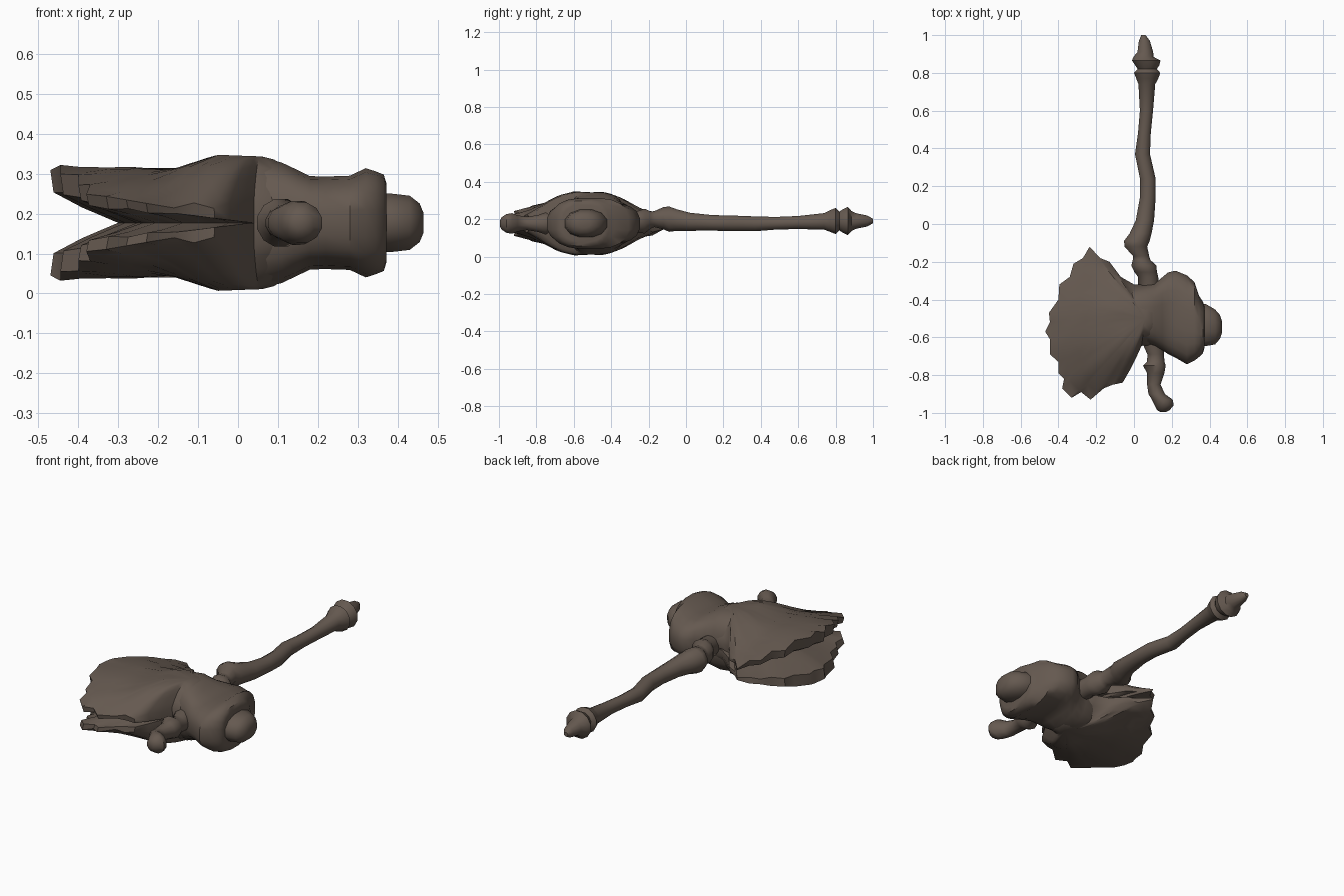
import bpy
import bmesh
import math
from mathutils import Vector

if "Cube" in bpy.data.objects:
    bpy.data.objects.remove(bpy.data.objects["Cube"], do_unlink=True)

MID = 0.177  # height of the symmetry plane

stone = bpy.data.materials.new("dark brown stone")
stone.use_nodes = True
stone.diffuse_color = (0.13, 0.1, 0.08, 1)
stone.node_tree.nodes["Principled BSDF"].inputs["Base Color"].default_value = stone.diffuse_color


def finish(name, bm, sharp_angle):
    """Turn a bmesh into a smooth-shaded object with sharp creases."""
    bmesh.ops.remove_doubles(bm, verts=bm.verts, dist=0.0005)
    bmesh.ops.recalc_face_normals(bm, faces=bm.faces)
    mesh = bpy.data.meshes.new(name)
    bm.to_mesh(mesh)
    bm.free()
    mesh.materials.append(stone)
    mesh.shade_smooth()
    mesh.set_sharp_from_angle(angle=math.radians(sharp_angle))
    obj = bpy.data.objects.new(name, mesh)
    bpy.context.collection.objects.link(obj)


def bridge(bm, first, second):
    """Join two closed rings with quads."""
    count = len(first)
    for i in range(count):
        j = (i + 1) % count
        bm.faces.new((first[i], first[j], second[j], second[i]))


def loft(name, sections, place, sides, power=2.0):
    """Skin superellipse rings; place maps (section, u, v) to a point."""
    bm = bmesh.new()
    rings = []
    for section in sections:
        ring = []
        for i in range(sides):
            angle = math.tau * (i + 0.5) / sides
            c, s = math.cos(angle), math.sin(angle)
            u = math.copysign(abs(c) ** (2 / power), c)
            v = math.copysign(abs(s) ** (2 / power), s)
            ring.append(bm.verts.new(place(section, u, v)))
        rings.append(ring)
    for first, second in zip(rings, rings[1:]):
        bridge(bm, first, second)
    bm.faces.new(rings[0])
    bm.faces.new(rings[-1])
    finish(name, bm, 45)


def lookup(table, x):
    """Piecewise linear interpolation."""
    for (xa, a), (xb, b) in zip(table, table[1:]):
        if x <= xb:
            t = max(0, (x - xa) / (xb - xa))
            return a + (b - a) * t
    return table[-1][1]


# Handle and front stub: y, x, z, radius
def along_y(section, u, v):
    y, x, z, radius = section
    return (x + radius * u, y, z + radius * v)


handle = [
    (1, .05, .19, .012), (.97, .055, .19, .03), (.91, .06, .19, .043),
    (.885, .05, .19, .055), (.865, .065, .19, .078), (.84, .07, .19, .066),
    (.82, .07, .19, .052), (.8, .07, .19, .072), (.77, .07, .19, .06),
    (.74, .068, .188, .046), (.6, .066, .182, .036), (.48, .055, .178, .035),
    (.37, .045, .175, .041), (.24, .073, .178, .043), (.14, .073, .18, .043),
    (.02, .058, .186, .05), (-.05, .035, .195, .06), (-.09, .015, .2, .07),
    (-.12, .01, .205, .062), (-.17, .038, .2, .044), (-.19, .04, .195, .048),
    (-.22, .052, .19, .068), (-.255, .062, .185, .062), (-.28, .075, .18, .055),
    (-.45, .08, MID, .06),
]
loft("handle", handle, along_y, 12)

stub = [
    (-.5, .1, MID, .06), (-.65, .105, MID, .055), (-.69, .115, MID, .045),
    (-.73, .115, MID, .048), (-.75, .108, MID, .062), (-.79, .115, MID, .047),
    (-.85, .105, MID, .037), (-.9, .12, MID, .045), (-.93, .15, MID, .057),
    (-.96, .16, MID, .052), (-.985, .155, MID, .035), (-.995, .155, MID, .015),
]
loft("front_stub", stub, along_y, 12)


# Hammer side of the head: x, back y, front y, half height
def along_x(section, u, v):
    x, back, front, height = section
    return (x, (back + front) / 2 + (back - front) / 2 * u, MID + height * v)


body = [
    (-.2, -.4, -.6, .1), (-.08, -.35, -.62, .16), (.06, -.32, -.63, .166),
    (.11, -.315, -.65, .152), (.15, -.28, -.67, .133), (.18, -.255, -.69, .118),
    (.22, -.245, -.71, .117), (.28, -.27, -.745, .119), (.32, -.305, -.725, .138),
    (.345, -.38, -.705, .13), (.365, -.41, -.685, .122), (.372, -.43, -.66, .1),
]
loft("hammer_head", body, along_x, 20, power=2.7)

knob = [
    (.3, -.42, -.65, .07), (.38, -.42, -.65, .076), (.43, -.45, -.64, .07),
    (.455, -.48, -.61, .05), (.465, -.51, -.58, .025),
]
loft("striking_knob", knob, along_x, 12, power=2.2)

# Twin fan blades, spread apart at the ragged rim
outline = [
    (.1, -.32), (0, -.32), (-.07, -.28), (-.13, -.2), (-.18, -.18), (-.235, -.12),
    (-.27, -.18), (-.32, -.21), (-.34, -.28), (-.395, -.32), (-.4, -.4),
    (-.45, -.47), (-.445, -.52), (-.47, -.57), (-.445, -.61), (-.445, -.69),
    (-.4, -.73), (-.4, -.79), (-.37, -.82), (-.38, -.87), (-.33, -.92),
    (-.28, -.89), (-.23, -.93), (-.16, -.87), (-.11, -.85), (-.06, -.84),
    (-.02, -.77), (.015, -.7), (.04, -.645), (.1, -.64), (.18, -.58), (.18, -.4),
]
crest = [(-.47, .138), (-.28, .152), (-.19, .132), (-.05, .172), (.06, .168), (.13, .15), (.2, .11)]
rim_drop = [(-.45, 0), (-.3, .2), (-.15, .5), (0, .7)]
HUB = Vector((.06, -.5))


def outer_height(x, y, t):
    """Domed crest that sinks toward the front, the back and the waist rim."""
    fall = max(0, abs(y + .54) / .4 - .2)
    dome = lookup(crest, x) * (1 - .75 * fall ** 1.3)
    return dome * (1 - lookup(rim_drop, x) * t ** 3)


def blade_ring(bm, t, gap, sign, flute):
    """Ring at fraction t of the outline; gap is None on the outer skin."""
    ring = []
    for i, point in enumerate(outline):
        p = HUB.lerp(Vector(point), t)
        height = outer_height(p.x, p.y, t)
        if gap is None:
            height += flute * (-1) ** i
        else:
            height *= gap * min(1, max(0, (.03 - p.x) / .2))
        ring.append(bm.verts.new((p.x, p.y, MID + sign * height)))
    return ring


bm = bmesh.new()
for sign in (1, -1):
    hub = bm.verts.new((HUB.x, HUB.y, MID + sign * .166))
    rings = [blade_ring(bm, t, None, sign, flute)
             for t, flute in ((.25, 0), (.45, 0), (.62, 0), (.76, .001), (.9, .004), (1, .006))]
    rings += [blade_ring(bm, t, gap, sign, 0)
              for t, gap in ((.985, .55), (.85, .28), (.68, 0))]
    for i, vert in enumerate(rings[0]):
        bm.faces.new((hub, vert, rings[0][(i + 1) % len(outline)]))
    for first, second in zip(rings, rings[1:]):
        bridge(bm, first, second)
finish("twin_blades", bm, 45)
